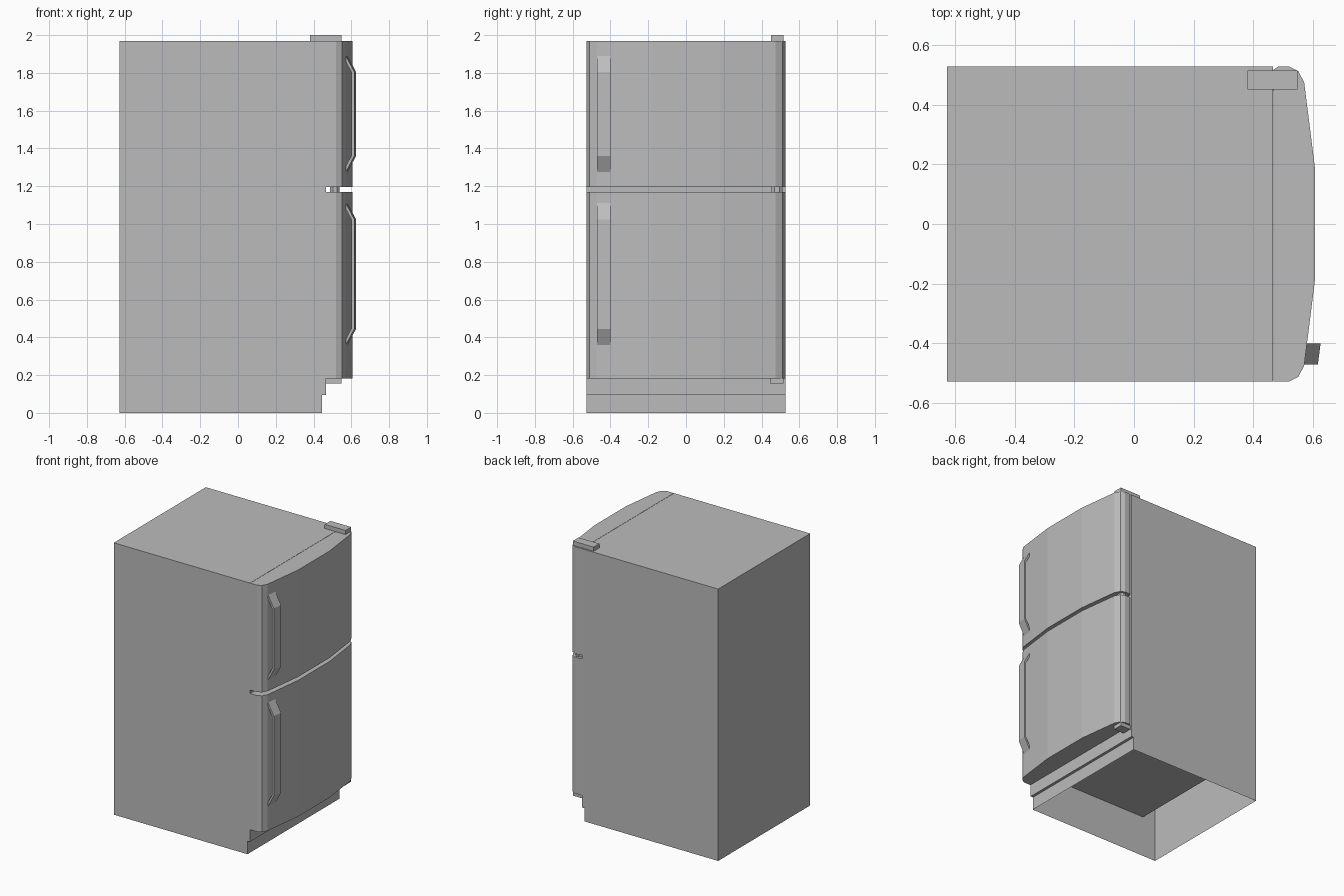
import bpy, bmesh, math
from mathutils import Vector

if "Cube" in bpy.data.objects:
    bpy.data.objects.remove(bpy.data.objects["Cube"])

grey = bpy.data.materials.new("appliance_grey")
grey.diffuse_color = (0.5, 0.5, 0.5, 1)
grey.use_nodes = True
grey.node_tree.nodes["Principled BSDF"].inputs["Base Color"].default_value = grey.diffuse_color


def finish(name, bm):
    me = bpy.data.meshes.new(name)
    bm.to_mesh(me)
    bm.free()
    me.materials.append(grey)
    ob = bpy.data.objects.new(name, me)
    bpy.context.collection.objects.link(ob)
    return ob


def prism(name, points, offset, open_bottom=False):
    """Extrude a closed 3D outline along an offset vector."""
    bm = bmesh.new()
    face = bm.faces.new([bm.verts.new(p) for p in points])
    ext = bmesh.ops.extrude_face_region(bm, geom=[face], use_keep_orig=True)
    moved = [g for g in ext["geom"] if isinstance(g, bmesh.types.BMVert)]
    bmesh.ops.translate(bm, verts=moved, vec=Vector(offset))
    bmesh.ops.recalc_face_normals(bm, faces=bm.faces)
    if open_bottom:
        low = [f for f in bm.faces if all(v.co.z < 0.001 for v in f.verts)]
        bmesh.ops.delete(bm, geom=low, context="FACES")
    return finish(name, bm)


def box(name, x0, x1, y0, y1, z0, z1):
    return prism(name, [(x0, y0, z0), (x1, y0, z0), (x1, y1, z0), (x0, y1, z0)],
                 (0, 0, z1 - z0))


HALF = 0.527
BACK, FRONT, TOP = -0.627, 0.465, 1.97

# Cabinet shell with stepped toe kick, hollow underneath
side = [(BACK, 0), (0.445, 0), (0.445, 0.095), (FRONT, 0.095),
        (FRONT, TOP), (BACK, TOP)]
prism("cabinet", [(x, -HALF, z) for x, z in side], (0, 2 * HALF, 0), True)

# Raised floor inside the hollow base
box("inner_floor", -0.52, 0.44, -0.525, 0.525, 0.30, 0.31)

# Bowed doors, slightly rounded at the hinge side
door = [(0.467, -HALF), (0.52, -HALF), (0.55, -0.512), (0.57, -0.475),
        (0.607, -0.18), (0.607, 0.18), (0.57, 0.475), (0.55, 0.512),
        (0.52, HALF), (0.482, HALF), (0.467, 0.517)]
for name, z0, z1 in (("lower_door", 0.183, 1.17), ("upper_door", 1.195, TOP)):
    prism(name, [(x, y, z0) for x, y in door], (0, 0, z1 - z0))

# Bent strap handles, sheared to follow the door face
for name, z0, z1 in (("lower_handle", 0.355, 1.115), ("upper_handle", 1.27, 1.895)):
    prof = [(0.568, z0), (0.616, z0 + 0.09), (0.616, z1 - 0.09), (0.568, z1),
            (0.568, z1 - 0.03), (0.602, z1 - 0.095), (0.602, z0 + 0.095),
            (0.568, z0 + 0.03)]
    prism(name, [(x, -0.47, z) for x, z in prof], (0.009, 0.07, 0))

# Hinges
box("top_hinge", 0.38, 0.547, 0.45, 0.515, TOP, 2.0)
box("bottom_hinge", FRONT, 0.547, 0.445, 0.515, 0.155, 0.183)
ring = [(0.513 + 0.027 * math.cos(math.pi * (i + 0.5) / 4),
         0.482 + 0.032 * math.sin(math.pi * (i + 0.5) / 4), 1.17) for i in range(8)]
prism("middle_hinge_pin", ring, (0, 0, 0.025))
